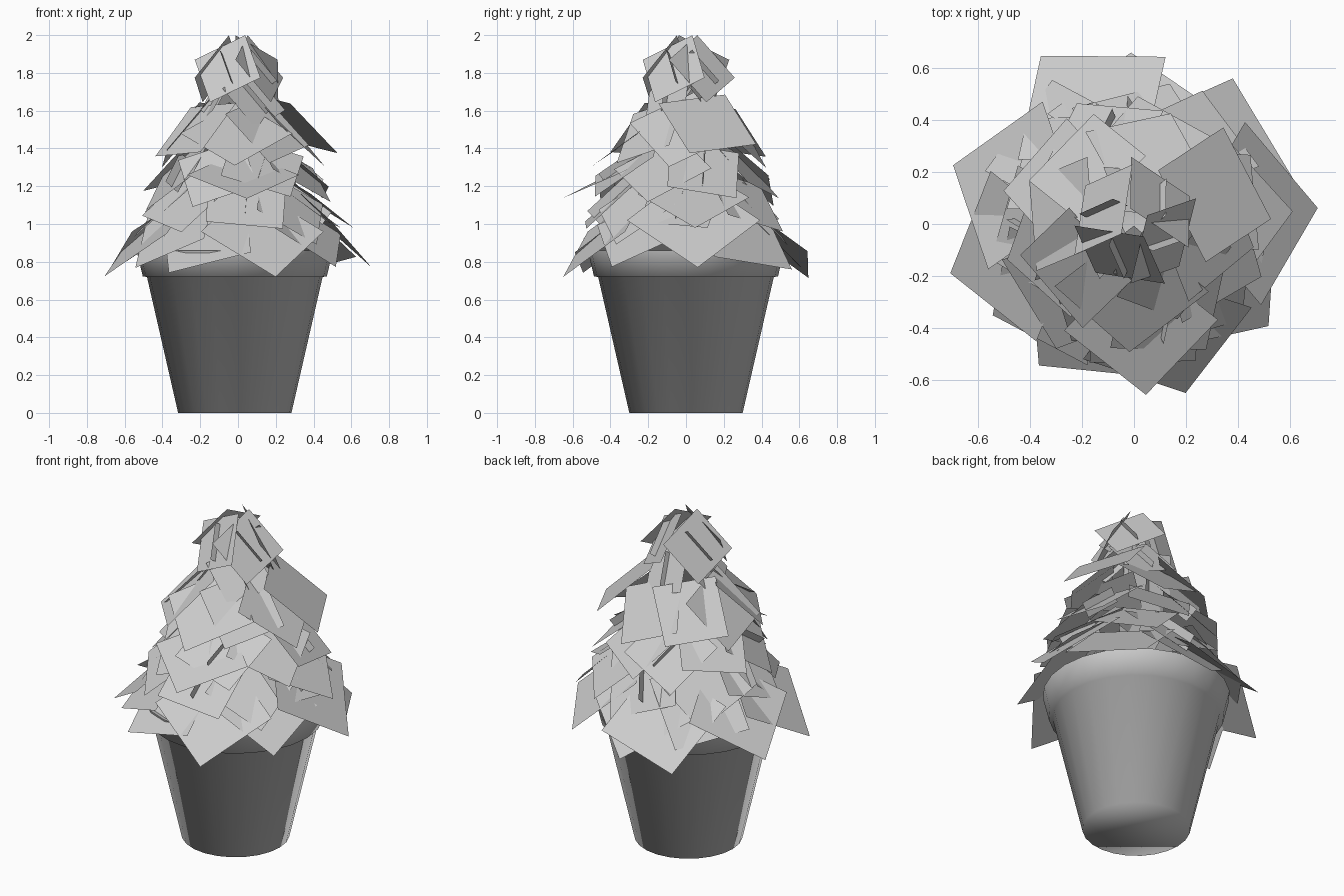
import bpy, bmesh, math, random
from mathutils import Vector

if "Cube" in bpy.data.objects:
    bpy.data.objects.remove(bpy.data.objects["Cube"])

random.seed(4)


def finish(bm, name):
    mesh = bpy.data.meshes.new(name)
    bm.to_mesh(mesh)
    bm.free()
    obj = bpy.data.objects.new(name, mesh)
    bpy.context.collection.objects.link(obj)
    return obj


def lathe(name, profile, cx, sides=24):
    bm = bmesh.new()
    rings = []
    for r, z in profile:
        rings.append([bm.verts.new((cx + r * math.cos(2 * math.pi * i / sides),
                                    r * math.sin(2 * math.pi * i / sides), z))
                      for i in range(sides)])
    for a, b in zip(rings, rings[1:]):
        for i in range(sides):
            j = (i + 1) % sides
            bm.faces.new((a[i], a[j], b[j], b[i]))
    bm.faces.new(rings[0][::-1])
    bm.faces.new(rings[-1])
    obj = finish(bm, name)
    bpy.context.view_layer.objects.active = obj
    obj.select_set(True)
    bpy.ops.object.shade_smooth_by_angle(angle=math.radians(95))
    obj.select_set(False)
    return obj


def card(bm, az, r, z, size, tilt, spin, cross=False):
    """Square leaf card sloping down and outwards, optionally with a crossing card."""
    a, t, s = (math.radians(v) for v in (az, tilt, spin))
    down = Vector((math.cos(a) * math.cos(t), math.sin(a) * math.cos(t), -math.sin(t)))
    side = Vector((-math.sin(a), math.cos(a), 0))
    normal = down.cross(side)
    u = down * math.cos(s) + side * math.sin(s)
    v = side * math.cos(s) - down * math.sin(s)
    c = Vector((math.cos(a) * r, math.sin(a) * r, z))
    planes = [(u * size / 2, v * size / 2)]
    if cross:
        planes.append((u * size * 0.36, normal * size * 0.12))
    for p, q in planes:
        bm.faces.new([bm.verts.new(c + i * p + j * q)
                      for i, j in ((-1, -1), (1, -1), (1, 1), (-1, 1))])


def leaf_group(name, leaves):
    bm = bmesh.new()
    for leaf in leaves:
        card(bm, *leaf)
    return finish(bm, name)


# Pot with a raised rim, and the soil closing its top
lathe("pot", [(0.30, 0), (0.465, 0.72), (0.487, 0.722), (0.52, 0.86),
              (0.48, 0.86), (0.47, 0.80)], -0.017)

# Large drooping leaves: azimuth, radius, height, size, tilt, spin
leaf_group("lower_leaves", [
    (5, 0.46, 1.02, 0.50, 45, 45),
    (6, 0.37, 1.15, 0.42, 35, 42),
    (40, 0.44, 0.95, 0.48, 42, -12),
    (91, 0.43, 0.95, 0.46, 45, 45),
    (110, 0.475, 0.93, 0.50, 40, -26),
    (135, 0.43, 1.00, 0.44, 45, 12),
    (162, 0.48, 0.96, 0.48, 42, 45),
    (195, 0.48, 0.95, 0.48, 42, 45),
    (220, 0.43, 0.98, 0.44, 45, 30),
    (247, 0.42, 0.93, 0.45, 40, 22),
    (274, 0.39, 1.26, 0.42, 25, 45),
    (287, 0.44, 0.96, 0.48, 45, 45),
    (326, 0.43, 0.97, 0.42, 42, 38)])

# Middle tiers: count, radius, height, size, tilt
bm = bmesh.new()
for k, (n, r, z, size, tilt) in enumerate([(8, 0.38, 1.11, 0.38, 43),
                                           (8, 0.33, 1.30, 0.36, 42)]):
    for i in range(n):
        card(bm, 360 * i / n + 23 * k + random.uniform(-8, 8),
             r + random.uniform(-0.02, 0.02), z + random.uniform(-0.03, 0.03),
             size * random.uniform(0.95, 1.1), tilt + random.uniform(-8, 8),
             random.uniform(-45, 45), i % 2 == 0)
finish(bm, "middle_leaves")

# Upper leaves
leaf_group("upper_leaves", [
    (20, 0.33, 1.53, 0.40, 42, 10),
    (355, 0.27, 1.50, 0.40, 45, 35),
    (130, 0.28, 1.50, 0.36, 45, 8),
    (268, 0.25, 1.48, 0.42, 35, 45),
    (217, 0.28, 1.50, 0.37, 45, 5),
    (80, 0.27, 1.47, 0.36, 45, 30),
    (172, 0.28, 1.48, 0.36, 52, 20),
    (310, 0.24, 1.50, 0.36, 50, 20)])

# Neck and crown at the tip
leaf_group("crown_leaves", [
    *[(120 * i + 70, 0.13, 1.66, 0.28, 57, 25, True) for i in range(3)],
    *[(az, 0.13, 1.822, 0.30, 60, 30, True) for az in (40, 155, 245, 330)]])
